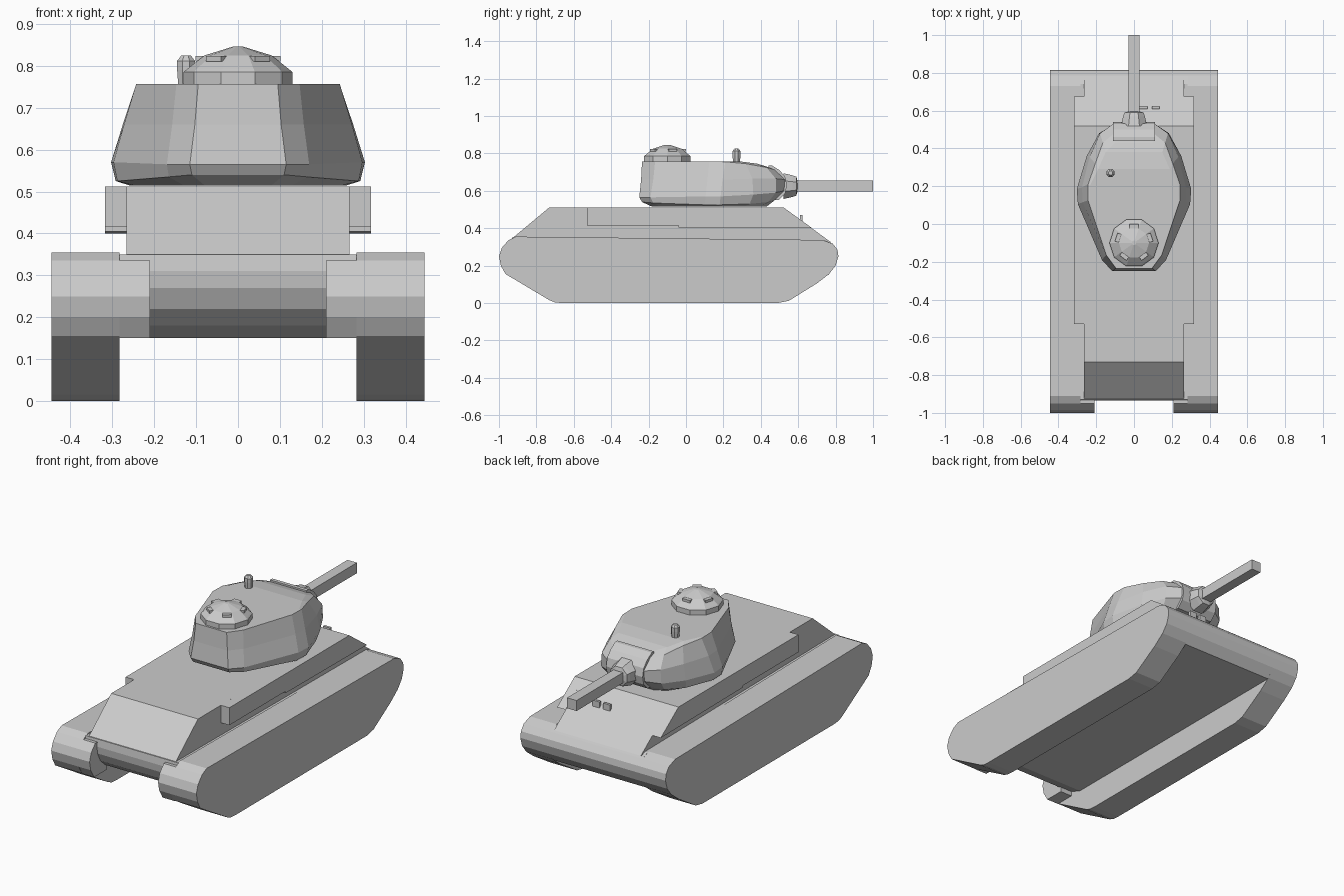
import bpy, bmesh, math
from mathutils import Matrix


def finish(name, bm):
    bmesh.ops.recalc_face_normals(bm, faces=bm.faces[:])
    me = bpy.data.meshes.new(name)
    bm.to_mesh(me)
    bm.free()
    ob = bpy.data.objects.new(name, me)
    bpy.context.scene.collection.objects.link(ob)
    return ob


def extrude_x(name, profile, x0, x1, mirror=False):
    """Side profile of (y, z) points, extruded from x0 to x1."""
    bm = bmesh.new()
    for s in ((1, -1) if mirror else (1,)):
        a = [bm.verts.new((s * x0, y, z)) for y, z in profile]
        b = [bm.verts.new((s * x1, y, z)) for y, z in profile]
        bm.faces.new(a)
        bm.faces.new(b)
        for i in range(len(a)):
            j = (i + 1) % len(a)
            bm.faces.new((a[i], a[j], b[j], b[i]))
    return finish(name, bm)


def lathe(name, rings, sides, centre, phase=0.0):
    """Stack of (radius, z) rings around a vertical axis."""
    bm = bmesh.new()
    loops = []
    for r, z in rings:
        loops.append([bm.verts.new((centre[0] + r * math.cos(phase + 2 * math.pi * i / sides),
                                    centre[1] + r * math.sin(phase + 2 * math.pi * i / sides), z))
                      for i in range(sides)])
    for a, b in zip(loops, loops[1:]):
        for i in range(sides):
            j = (i + 1) % sides
            bm.faces.new((a[i], a[j], b[j], b[i]))
    bm.faces.new(loops[0])
    bm.faces.new(loops[-1])
    return finish(name, bm)


def box(name, size, matrix):
    bm = bmesh.new()
    bmesh.ops.create_cube(bm, size=1, matrix=matrix @ Matrix.Diagonal((*size, 1)))
    return finish(name, bm)


# Tracks and the wider guard ends
track = [(-0.70, 0.003), (-0.66, 0), (0.49, 0), (0.55, 0.012), (0.70, 0.105), (0.765, 0.155),
         (0.80, 0.20), (0.815, 0.25), (0.81, 0.285), (0.785, 0.317), (0.73, 0.337),
         (-0.91, 0.355), (-0.95, 0.335), (-0.985, 0.295), (-1, 0.25), (-0.99, 0.20),
         (-0.965, 0.155), (-0.73, 0.015)]
extrude_x("tracks", track, 0.283, 0.445, True)
guard = [(-0.85, 0.15), (-0.96, 0.15), (-0.99, 0.20), (-1, 0.25), (-0.985, 0.295),
         (-0.95, 0.335), (-0.85, 0.335)]
extrude_x("track_end_guards", guard, 0.21, 0.283, True)

# Hull: lower tub, upper body and side sponsons
tub = [(-0.78, 0.15), (-0.86, 0.18), (-0.905, 0.22), (-0.93, 0.27), (-0.935, 0.31), (-0.93, 0.35),
       (0.74, 0.335), (0.785, 0.317), (0.81, 0.285), (0.815, 0.25), (0.80, 0.20), (0.76, 0.15)]
extrude_x("lower_hull", tub, -0.283, 0.283)
extrude_x("upper_hull", [(-0.93, 0.345), (-0.73, 0.512), (0.52, 0.512), (0.775, 0.325), (0.7, 0.3),
                         (-0.9, 0.3)], -0.266, 0.266)
extrude_x("side_sponsons", [(-0.53, 0.415), (-0.53, 0.512), (0.52, 0.512), (0.675, 0.4),
                            (-0.04, 0.405), (-0.04, 0.415)], 0.266, 0.318, True)

# Turret shell: half outlines per level, running rear to gun end
levels = [
    ([(0.08, -0.18), (0.13, -0.14), (0.25, 0.10), (0.26, 0.18), (0.22, 0.31), (0.16, 0.40), (0.10, 0.43)],
     [0.515] * 7),
    ([(0.11, -0.235), (0.165, -0.175), (0.288, 0.10), (0.292, 0.18), (0.24, 0.34), (0.175, 0.44), (0.11, 0.475)],
     [0.54, 0.535, 0.525, 0.525, 0.53, 0.54, 0.55]),
    ([(0.115, -0.25), (0.17, -0.19), (0.297, 0.105), (0.303, 0.185), (0.25, 0.36), (0.185, 0.48), (0.11, 0.525)],
     [0.565, 0.565, 0.57, 0.57, 0.58, 0.59, 0.60]),
    ([(0.103, -0.24), (0.157, -0.175), (0.272, 0.115), (0.275, 0.195), (0.235, 0.355), (0.18, 0.48), (0.11, 0.53)],
     [0.66, 0.66, 0.66, 0.66, 0.665, 0.665, 0.66]),
    ([(0.095, -0.235), (0.147, -0.165), (0.243, 0.125), (0.243, 0.21), (0.205, 0.32), (0.165, 0.43), (0.11, 0.475)],
     [0.757, 0.757, 0.757, 0.755, 0.745, 0.725, 0.712]),
    ([(0.09, -0.23), (0.14, -0.16), (0.235, 0.125), (0.232, 0.205), (0.19, 0.29), (0.15, 0.38), (0.10, 0.43)],
     [0.757, 0.757, 0.757, 0.757, 0.757, 0.745, 0.73]),
]
bm = bmesh.new()
grid = []
for outline, heights in levels:
    half = [(x, y, z) for (x, y), z in zip(outline, heights)]
    grid.append([bm.verts.new(p) for p in half] +
                [bm.verts.new((-x, y, z)) for x, y, z in reversed(half)])
n = len(grid[0])
for a, b in zip(grid, grid[1:]):
    for i in range(n):
        j = (i + 1) % n
        bm.faces.new((a[i], a[j], b[j], b[i]))
for ring in (grid[0], grid[-1]):
    for i in range(n // 2 - 1):
        bm.faces.new((ring[i], ring[i + 1], ring[n - 2 - i], ring[n - 1 - i]))
finish("turret", bm)

# Curved gun shield
extrude_x("gun_shield", [(0.46, 0.735), (0.50, 0.71), (0.53, 0.675), (0.54, 0.63), (0.53, 0.585),
                         (0.495, 0.55), (0.44, 0.55), (0.44, 0.735)], -0.112, 0.112)

# Tapered gun collar, pointing along +y
collar = lathe("gun_collar", [(0.075, 0), (0.062, 0.05), (0.055, 0.07), (0.035, 0.075)], 8,
               (0, 0), math.pi / 8)
collar.data.transform(Matrix.Translation((0, 0.52, 0.625)) @ Matrix.Rotation(-math.pi / 2, 4, 'X'))

# Square barrel
box("barrel", (0.058, 0.44, 0.058), Matrix.Translation((0, 0.78, 0.625)))

# Commander's cupola with five viewing blocks
lathe("cupola", [(0.13, 0.75), (0.13, 0.785), (0.122, 0.792), (0.08, 0.825), (0.012, 0.846)], 10,
      (0, -0.10), math.pi / 2 + math.pi / 10)
for k in range(5):
    turn = Matrix.Rotation(2 * math.pi * k / 5, 4, 'Z')
    box("viewing_block", (0.045, 0.028, 0.014),
        Matrix.Translation((0, -0.10, 0.817)) @ turn @ Matrix.Translation((0, 0.085, 0)))

# Roof periscope
lathe("roof_periscope", [(0.02, 0.75), (0.023, 0.79), (0.023, 0.812), (0.012, 0.825)], 8,
      (-0.124, 0.27), math.pi / 8)

# Small slit covers on the sloped plate
for x in (0.05, 0.115):
    box("slit_cover", (0.042, 0.014, 0.035), Matrix.Translation((x, 0.617, 0.452)))
